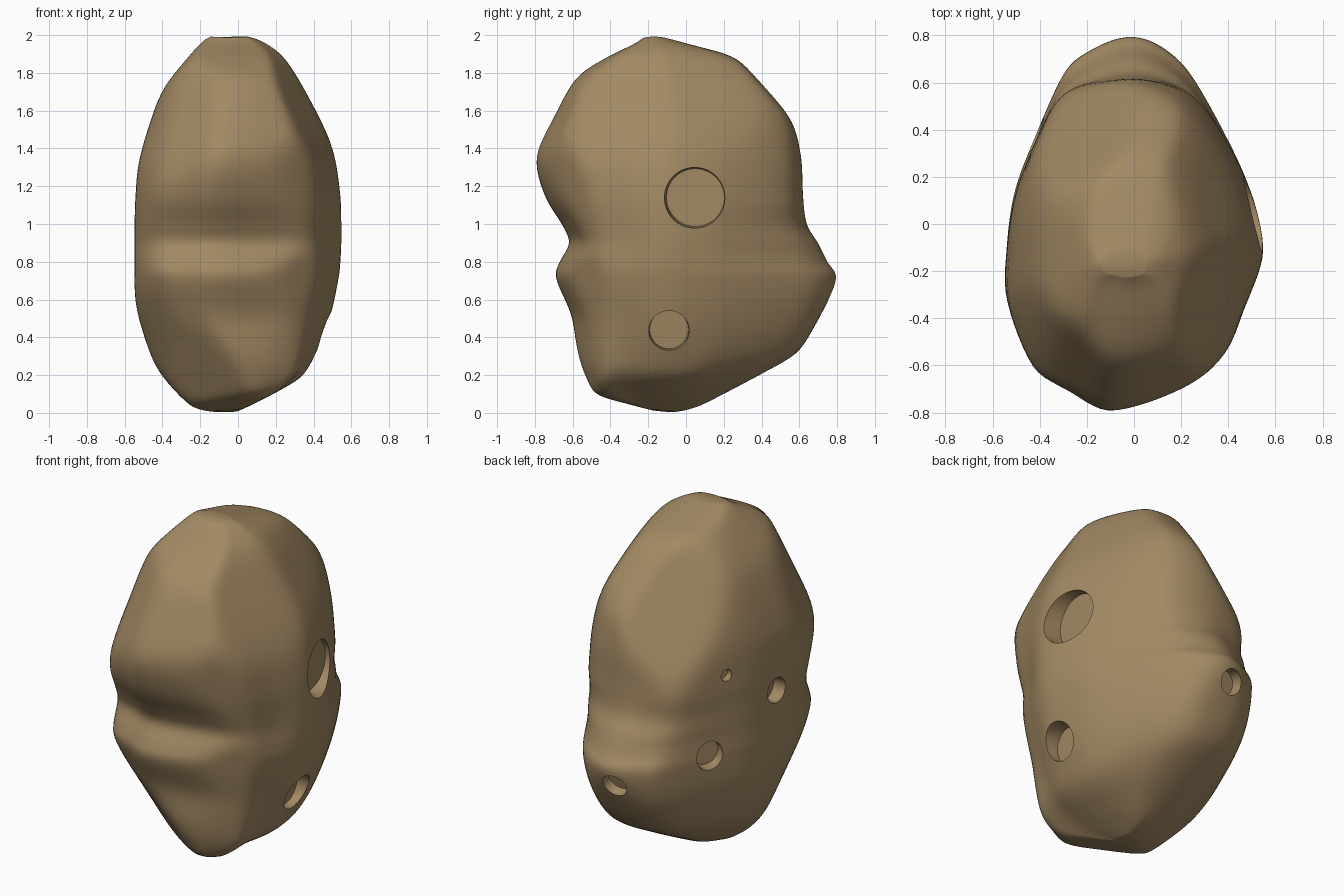
import bpy
import bmesh
from mathutils import Matrix, Vector
from mathutils.bvhtree import BVHTree

default = bpy.data.objects.get("Cube")
if default:
    bpy.data.objects.remove(default, do_unlink=True)

# One dusty tan stone colour
stone = bpy.data.materials.new("tan_stone")
stone.use_nodes = True
tan = (0.36, 0.25, 0.125, 1)
stone.diffuse_color = tan
stone.node_tree.nodes["Principled BSDF"].inputs["Base Color"].default_value = tan

MID_Y = -0.15

# Plan outline of the boulder: blunt front, tapering back
OUTLINE = [(-.12, -.8), (.18, -.72), (.37, -.63), (.46, -.4), (.54, -.15),
           (.52, .06), (.45, .27), (.31, .54), (.18, .71), (0, .8),
           (-.18, .74), (-.31, .63), (-.42, .38), (-.5, .15), (-.535, -.1),
           (-.535, -.36), (-.44, -.64), (-.28, -.73)]

# Height, front, back, right-hand and left-hand extents; the groove is near z = 0.9
LEVELS = [(0, -.18, -.07, -.15, .01), (.03, -.29, .07, -.24, .07),
          (.09, -.47, .2, -.32, .19), (.2, -.54, .41, -.42, .36),
          (.33, -.58, .62, -.49, .43), (.52, -.61, .75, -.54, .49),
          (.71, -.69, .8, -.545, .53), (.8, -.67, .75, -.545, .54),
          (.9, -.62, .7, -.545, .545), (1, -.66, .64, -.545, .545),
          (1.15, -.75, .62, -.54, .54), (1.36, -.8, .61, -.52, .51),
          (1.58, -.71, .56, -.46, .45), (1.75, -.62, .43, -.39, .37),
          (1.88, -.45, .28, -.28, .25), (1.96, -.28, .02, -.2, .14),
          (2, -.23, -.12, -.14, .05)]

# Worn flats: direction and distance from the boulder's middle
MIDDLE = Vector((0, 0, 1))
FLATS = [((0, .24, .97), .932), ((0, .74, .67), .79), ((0, -.47, .88), .975),
         ((0, -.87, .49), .89), ((0, .88, -.48), .85), ((0, .47, -.88), .89),
         ((0, -.24, -.97), 1), ((-.79, 0, .61), .75), ((-.95, 0, .32), .618),
         ((-.95, 0, -.32), .665), ((-.73, 0, -.68), .85), ((.88, 0, -.47), .684),
         ((.46, 0, -.89), .886), ((-.49, -.87, 0), .76), ((-.91, -.41, 0), .65),
         ((-.51, -.7, -.5), .763), ((-.86, -.34, -.37), .7),
         ((-.87, -.38, .32), .68), ((-.59, -.69, .41), .785),
         ((.84, .24, .49), .62), ((.85, -.28, .44), .646),
         ((.6, -.78, -.13), .63), ((-.91, .41, 0), .54), ((.88, .47, 0), .53),
         ((-.55, .7, .46), .625)]

# Craters: target point, outward direction, radius, depth
CRATERS = [((0, .05, 1.14), (1, 0, 0), .165, .08),
           ((0, -.09, .48), (1, 0, -.1), .11, .08),
           ((0, -.09, 1), (-1, 0, 0), .075, .07),
           ((-.3, .2, 1.2), (-1, .4, 0), .035, .04),
           ((-.3, .3, .75), (-1, .6, 0), .085, .07),
           ((-.04, .6, .67), (-.1, 1, -.3), .075, .07)]


def new_object(name, bm):
    mesh = bpy.data.meshes.new(name)
    bm.to_mesh(mesh)
    bm.free()
    obj = bpy.data.objects.new(name, mesh)
    bpy.context.collection.objects.link(obj)
    return obj


def refine(points, steps, closed):
    """Run a smooth curve through every point."""
    points = [Vector(p) for p in points]
    n = len(points)

    def at(i):
        return points[i % n] if closed else points[min(max(i, 0), n - 1)]

    curve = []
    for i in range(n if closed else n - 1):
        a, b, c, d = (at(i + k) for k in (-1, 0, 1, 2))
        for s in range(steps):
            t = s / steps
            curve.append(b + (c - a) * (t / 2) + (a * 2 - b * 5 + c * 4 - d) * (t ** 2 / 2)
                         + (b * 3 - a - c * 3 + d) * (t ** 3 / 2))
    return curve if closed else curve + [points[-1]]


def ring_point(plan, level):
    px, py = plan
    z, front, back, low_x, high_x = level
    x = px / .54 * (high_x if px > 0 else -low_x)
    if py < MID_Y:
        # The chin swings gently towards the left-hand side low down
        swing = (MID_Y - front) * max(0, .5 - z)
        x += swing * (max(0, -py - .3) * 2) ** 2
        y = MID_Y + (py - MID_Y) / (.8 + MID_Y) * (MID_Y - front)
    else:
        # The back is squarer above the groove
        f = (py - MID_Y) / (.8 - MID_Y)
        square = min(max((z - .85) * 4, 0), 1)
        y = MID_Y + (f + square * .6 * f * f * (1 - f)) * (back - MID_Y)
    return Vector((x, y, z))


def wear(point, soft=.04):
    """Press a point back to each flat, with a rounded transition."""
    for direction, distance in FLATS:
        normal = Vector(direction).normalized()
        over = normal.dot(point - MIDDLE) - distance - soft / 5
        if over > soft:
            point = point - normal * over
        elif over > -soft:
            point = point - normal * ((over + soft) ** 2 / (4 * soft))
    return point


# Boulder body: stacked outlines worn into broad flats
bm = bmesh.new()
plan_curve = refine(OUTLINE, 6, True)
rings = [[bm.verts.new(wear(ring_point(plan, level))) for plan in plan_curve]
         for level in refine(LEVELS, 6, False)]
count = len(plan_curve)
for low, high in zip(rings, rings[1:]):
    for i in range(count):
        j = (i + 1) % count
        bm.faces.new((low[i], low[j], high[j], high[i]))
bm.faces.new(rings[0][::-1])
bm.faces.new(rings[-1])

# Soften the seams between flats
for _ in range(3):
    bmesh.ops.smooth_vert(bm, verts=bm.verts, factor=.5,
                          use_axis_x=True, use_axis_y=True, use_axis_z=True)
tree = BVHTree.FromBMesh(bm)
boulder = new_object("boulder", bm)

# Crater cutters: slightly flared drums set on the surface
cutters = bmesh.new()
for target, direction, radius, depth in CRATERS:
    out = Vector(direction).normalized()
    hit = tree.ray_cast(Vector(target) + out, -out)[0]
    turn = out.to_track_quat('Z', 'Y').to_matrix().to_4x4()
    bmesh.ops.create_cone(cutters, cap_ends=True, segments=40,
                          radius1=radius * .93, radius2=radius * 1.03, depth=depth * 2,
                          matrix=Matrix.Translation(hit) @ turn)
cutter = new_object("crater_cutter", cutters)
cutter.hide_render = True
carve = boulder.modifiers.new("craters", 'BOOLEAN')
carve.operation = 'DIFFERENCE'
carve.solver = 'EXACT'
carve.object = cutter
graph = bpy.context.evaluated_depsgraph_get()
carved = bpy.data.meshes.new_from_object(boulder.evaluated_get(graph))
boulder.modifiers.clear()
boulder.data = carved
bpy.data.objects.remove(cutter, do_unlink=True)

# Finish: one material, smooth surface with crisp crater rims
boulder.data.materials.clear()
boulder.data.materials.append(stone)
bpy.ops.object.select_all(action='DESELECT')
boulder.select_set(True)
bpy.context.view_layer.objects.active = boulder
bpy.ops.object.shade_smooth_by_angle(angle=.7)
